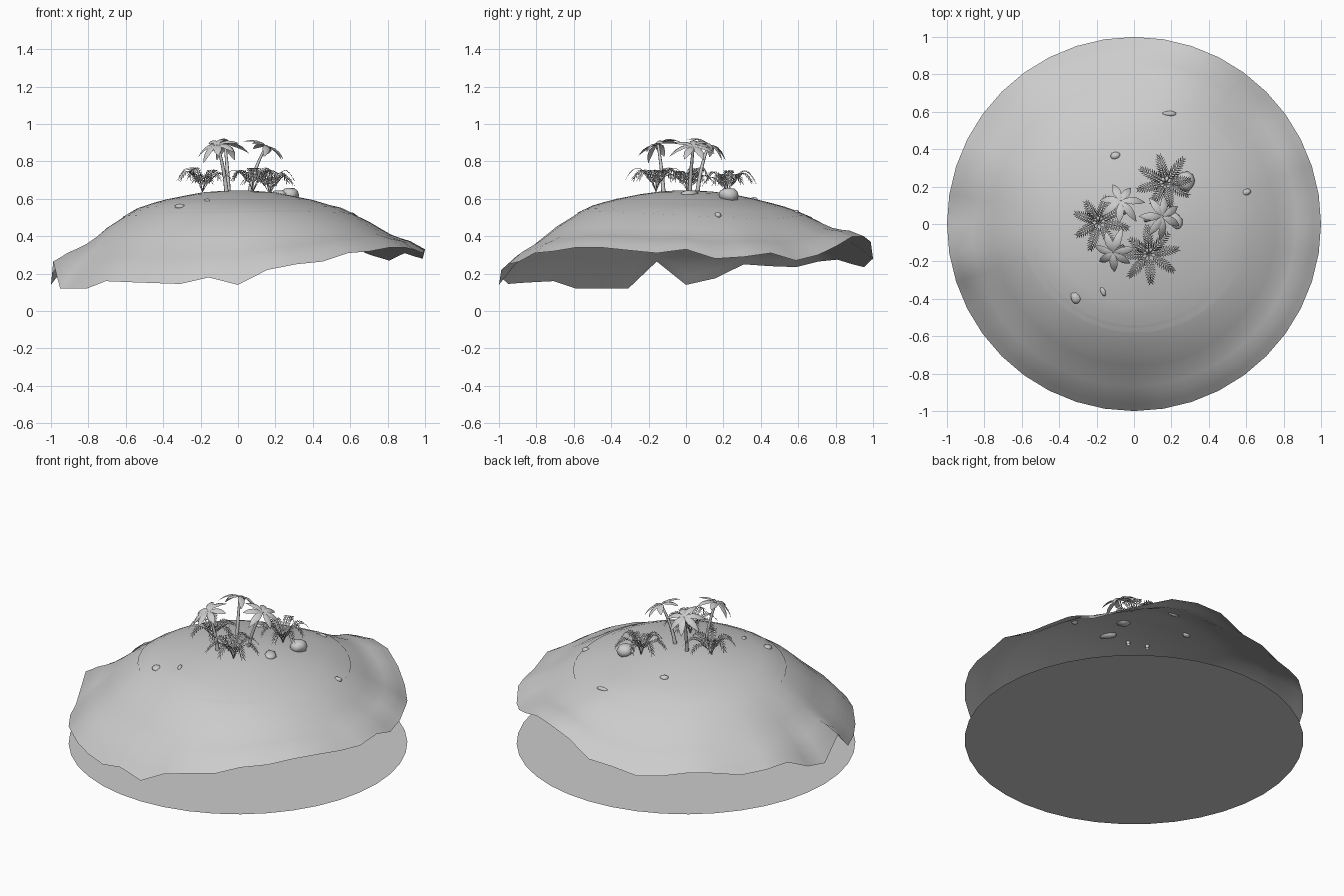
import bpy, bmesh, math, random
from mathutils import Vector, Matrix

if "Cube" in bpy.data.objects:
    bpy.data.objects.remove(bpy.data.objects["Cube"])

random.seed(4)
SEG = 40
# rim heights every 9 degrees, counter-clockwise from +x
RIM = [.33, .28, .29, .31, .27, .30, .35, .40, .40, .37,
       .28, .27, .235, .25, .275, .265, .235, .24, .25, .175,
       .14, .265, .12, .12, .12, .16, .155, .15, .145, .18,
       .14, .22, .25, .265, .31, .32, .34, .34, .325, .31]
PROFILE = [(0, .645), (.2, .63), (.4, .59), (.55, .545), (.7, .46), (.82, .37), (.92, .31), (1, .24)]
WEIGHT = [(0, 0), (.5, 0), (.7, .25), (.85, .55), (1, 1)]


def lerp_table(t, x):
    for (a, u), (b, v) in zip(t, t[1:]):
        if x <= b:
            return u + (v - u) * (x - a) / (b - a)
    return t[-1][1]


def ground(x, y):
    r = min(math.hypot(x, y), 1)
    k = (math.atan2(y, x) / math.tau * SEG) % SEG
    i, f = int(k) % SEG, k - int(k)
    sharp = max(0, (r - .75) / .25)
    soft = lambda j: (RIM[j % SEG - 1] + 2 * RIM[j % SEG] + RIM[(j + 1) % SEG]) / 4
    h = lambda j: RIM[j % SEG] * sharp + soft(j) * (1 - sharp)
    rim = h(i) * (1 - f) + h(i + 1) * f
    return lerp_table(PROFILE, r) + (rim - .24) * lerp_table(WEIGHT, r)


def make(name, bm, smooth=True):
    me = bpy.data.meshes.new(name)
    bm.to_mesh(me)
    bm.free()
    for p in me.polygons:
        p.use_smooth = smooth
    ob = bpy.data.objects.new(name, me)
    bpy.context.collection.objects.link(ob)
    return ob


def dome(name, radii, cx=0, cy=0, lift=0):
    bm = bmesh.new()
    pt = lambda x, y: bm.verts.new((x, y, ground(x, y) + lift))
    c = pt(cx, cy)
    prev = None
    for r in radii:
        ring = [pt(cx + r * math.cos(math.tau * i / SEG), cy + r * math.sin(math.tau * i / SEG))
                for i in range(SEG)]
        for i in range(SEG):
            j = (i + 1) % SEG
            bm.faces.new((c, ring[i], ring[j]) if prev is None else (prev[i], ring[i], ring[j], prev[j]))
        prev = ring
    return make(name, bm)


# water disc, sand shell and grass cap
bm = bmesh.new()
bmesh.ops.create_circle(bm, cap_ends=True, segments=SEG, radius=1,
                        matrix=Matrix.Translation((0, 0, .005)))
make("water", bm, False)
dome("sand_island", [.1, .2, .3, .4, .48, .55, .63, .7, .76, .82, .87, .92, .96, 1])
dome("grass_cap", [.1, .2, .3, .4, .48, .55, .63], .01, .05, .004)


# stones: x, y, half sizes, turn, sink
def stone(x, y, sx, sy, sz, turn, lift):
    bm = bmesh.new()
    bmesh.ops.create_icosphere(bm, subdivisions=2, radius=1)
    for v in bm.verts:
        v.co *= random.uniform(.9, 1.08)
    bm.transform(Matrix.Translation((x, y, ground(x, y) + sz * lift)) @ Matrix.Rotation(turn, 4, 'Z')
                 @ Matrix.Diagonal((sx, sy, sz, 1)))
    make("stone", bm)


for s in [(.275, .23, .05, .055, .042, .3, .5), (.22, .02, .035, .055, .02, .6, 0),
          (.19, .59, .04, .015, .014, 0, 0), (-.1, .365, .026, .02, .016, .2, 0),
          (.6, .17, .025, .018, .018, .3, 0), (-.31, -.39, .03, .036, .016, .3, -.2),
          (-.165, -.36, .014, .028, .014, .4, -.2)]:
    stone(*s)


# broad palm leaf: folded along its midrib, arching over
def broad_leaf(bm, yaw, length, droop):
    rows = []
    for t, w in [(0, .004), (.2, .013), (.45, .022), (.7, .019), (.88, .010), (1, .001)]:
        x, z = length * t, .5 * t * length - droop * t * t
        rows.append([bm.verts.new((x, -w, z - w * .4)), bm.verts.new((x, 0, z)),
                     bm.verts.new((x, w, z - w * .4))])
    for a, b in zip(rows, rows[1:]):
        for i in (0, 1):
            bm.faces.new((a[i], b[i], b[i + 1], a[i + 1]))
    bmesh.ops.rotate(bm, matrix=Matrix.Rotation(yaw, 3, 'Z'), verts=[v for r in rows for v in r])


def palm(base, top, turn, lean):
    p0 = Vector((*base, ground(*base) - .02))
    p2 = Vector(top)
    p1 = Vector((p0.x * .8 + p2.x * .2, p0.y * .8 + p2.y * .2, (p0.z + p2.z) / 2))
    bm = bmesh.new()
    prev = None
    for k in range(9):
        t = k / 8
        c = p0 * (1 - t) ** 2 + p1 * 2 * t * (1 - t) + p2 * t * t
        r = .012 - .005 * t
        ring = [bm.verts.new((c.x + r * math.cos(math.tau * i / 8), c.y + r * math.sin(math.tau * i / 8), c.z))
                for i in range(8)]
        if prev:
            for i in range(8):
                bm.faces.new((prev[i], prev[i - 7], ring[i - 7], ring[i]))
        prev = ring
    bm.faces.new(prev)
    make("palm_trunk", bm)
    # crown tilts outward
    bm = bmesh.new()
    for i in range(7):
        broad_leaf(bm, turn + math.tau * i / 7 + random.uniform(-.1, .1),
                   random.uniform(.11, .13), random.uniform(.07, .12))
    tilt = Vector((0, 0, 1)).rotation_difference(Vector((*lean, 1)))
    bm.transform(Matrix.Translation(p2) @ tilt.to_matrix().to_4x4())
    make("palm_crown", bm)


palm((-.05, .06), (-.07, .12, .89), .1, (0, .45))
palm((.06, .02), (.15, .04, .88), .4, (.45, 0))
palm((-.06, -.12), (-.11, -.15, .89), .25, (-.2, -.4))


# fern frond: arched stem with paired narrow leaflets
def fern_frond(bm, at, yaw, length, rise):
    spine = lambda t: Vector((length * t, 0, rise * math.sin(math.pi * .8 * t)))
    n, verts = 12, []
    new = lambda co: verts.append(bm.verts.new(co)) or verts[-1]
    q = Vector((0, .003, 0))
    for k in range(n):
        t, u = k / n, (k + 1) / n
        a, b = spine(t), spine(u)
        bm.faces.new([new(a - q), new(b - q), new(b + q), new(a + q)])
        if k < 2:
            continue
        w = .027 * math.sin(math.pi * (.15 + .8 * t)) + .004
        for s in (1, -1):
            tip = b + (b - a) * .8 + Vector((0, s * w, -w * .2))
            mid = (a + tip) / 2
            side = (b - a) * .42
            bm.faces.new([new(a), new(mid - side), new(tip), new(mid + side)][::-s])
    bmesh.ops.transform(bm, matrix=Matrix.Translation(at) @ Matrix.Rotation(yaw, 4, 'Z'), verts=verts)


def fern(x, y, turn, count=8):
    bm = bmesh.new()
    for i in range(count):
        fern_frond(bm, (x, y, ground(x, y) + .005), turn + math.tau * i / count + random.uniform(-.1, .1),
                   random.uniform(.13, .165), random.uniform(.09, .135))
    make("fern", bm, False)


fern(.17, .22, .2)
fern(-.19, .01, .5)
fern(.08, -.16, .1)
